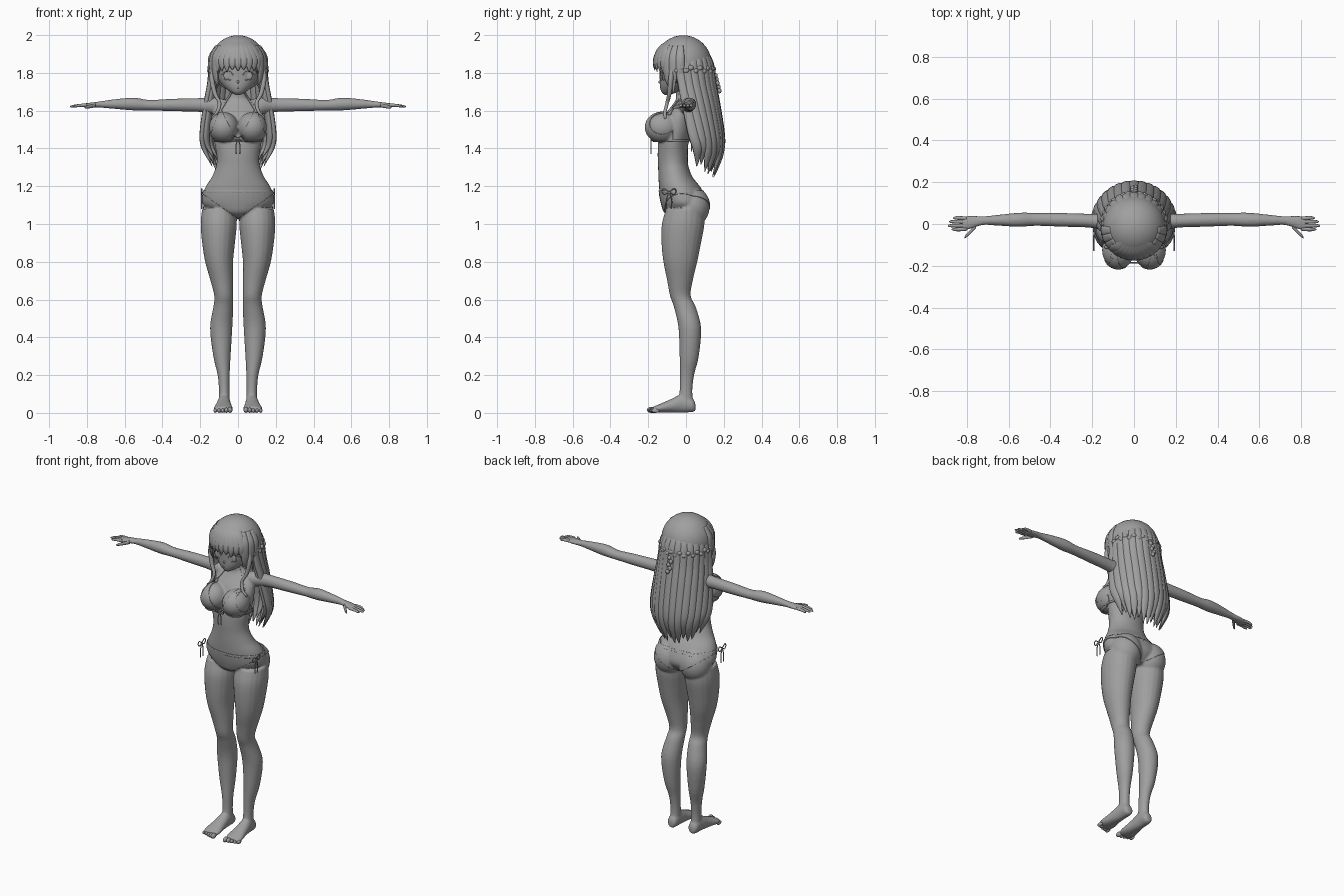
import bpy, bmesh, math
from mathutils import Vector, Matrix

if "Cube" in bpy.data.objects:
    bpy.data.objects.remove(bpy.data.objects["Cube"])

grey = bpy.data.materials.new("plain_grey")
grey.use_nodes = True
grey.diffuse_color = (0.35, 0.35, 0.35, 1)
grey.node_tree.nodes["Principled BSDF"].inputs["Base Color"].default_value = (0.35, 0.35, 0.35, 1)
X, Y, Z = Vector((1, 0, 0)), Vector((0, 1, 0)), Vector((0, 0, 1))


def build(name, bm):
    """Turn a bmesh into a smooth shaded object."""
    bmesh.ops.recalc_face_normals(bm, faces=bm.faces)
    mesh = bpy.data.meshes.new(name)
    bm.to_mesh(mesh)
    bm.free()
    mesh.shade_smooth()
    mesh.materials.append(grey)
    obj = bpy.data.objects.new(name, mesh)
    bpy.context.scene.collection.objects.link(obj)
    return obj


def spline(keys, steps=4):
    """Catmull-Rom interpolation through tuples."""
    out = []
    for i in range(len(keys) - 1):
        a, b, c, d = (keys[max(i - 1, 0)], keys[i], keys[i + 1], keys[min(i + 2, len(keys) - 1)])
        for k in range(steps):
            t = k / steps
            out.append([0.5 * (2 * q + (r - p) * t + (2 * p - 5 * q + 4 * r - s) * t * t
                               + (3 * q - p - 3 * r + s) * t ** 3)
                        for p, q, r, s in zip(a, b, c, d)])
    return out + [list(keys[-1])]


def tube(bm, keys, u, v, sides=20, steps=4):
    """Closed loft through keys of (x, y, z, radius along u, radius along v)."""
    loops = []
    for x, y, z, ru, rv in spline(keys, steps):
        ring = [2 * math.pi * i / sides for i in range(sides)]
        loops.append([bm.verts.new(Vector((x, y, z)) + u * max(ru, .001) * math.cos(t)
                                   + v * max(rv, .001) * math.sin(t)) for t in ring])
    for a, b in zip(loops, loops[1:]):
        for i in range(sides):
            j = (i + 1) % sides
            bm.faces.new((a[i], a[j], b[j], b[i]))
    bm.faces.new(loops[0])
    bm.faces.new(loops[-1])


def ball(bm, centre, radii, seg=20):
    m = Matrix.Translation(centre) @ Matrix.Diagonal((*radii, 1))
    bmesh.ops.create_uvsphere(bm, u_segments=seg, v_segments=seg // 2, radius=1, matrix=m)


def cord(name, lines, radius):
    """Thin round cords along smooth paths."""
    cu = bpy.data.curves.new(name, "CURVE")
    cu.dimensions = "3D"
    cu.bevel_depth, cu.bevel_resolution, cu.use_fill_caps = radius, 2, True
    for line in lines:
        pts = spline([tuple(p) for p in line])
        sp = cu.splines.new("POLY")
        sp.points.add(len(pts) - 1)
        for p, co in zip(sp.points, pts):
            p.co = (*co, 1)
    cu.materials.append(grey)
    obj = bpy.data.objects.new(name, cu)
    bpy.context.scene.collection.objects.link(obj)


def bow(name, centre, w, size, tail):
    c, lines = Vector(centre), []
    for s in (-1, 1):
        lines.append([c, c + w * s * size + Z * size * .6, c + w * s * size * 1.3,
                      c + w * s * size * .8 - Z * size * .5, c])
        lines.append([c, c + w * s * size * .5 - Z * tail * .5, c + w * s * size * .4 - Z * tail])
    cord(name, lines, .003)


# Body: torso, limbs, hands and feet fused into one skin
bm = bmesh.new()
torso = [(1.03, 0, .05, .06), (1.06, -.01, .12, .1), (1.1, -.007, .183, .12), (1.15, -.018, .188, .12),
         (1.2, -.035, .17, .108), (1.25, -.056, .138, .09), (1.31, -.068, .115, .08),
         (1.36, -.07, .113, .08), (1.42, -.068, .123, .08), (1.5, -.053, .134, .086),
         (1.58, -.035, .133, .075), (1.63, -.012, .112, .06), (1.66, -.008, .068, .046),
         (1.69, -.014, .042, .04), (1.76, -.02, .04, .04)]
tube(bm, [(0, y, z, a, b) for z, y, a, b in torso], X, Y, 32)
leg = [(1.08, .1, -.005, .09, .1), (1, .102, -.015, .096, .113), (.9, .103, -.025, .087, .105),
       (.8, .1, -.03, .074, .09), (.7, .086, -.032, .06, .068), (.62, .076, -.03, .05, .055),
       (.56, .078, -.006, .053, .058), (.45, .089, .02, .059, .06), (.3, .085, .017, .046, .051),
       (.2, .076, .005, .032, .038), (.12, .073, 0, .028, .034), (.06, .073, -.002, .03, .04)]
foot = [(.05, .073, .03, .015, .018), (.035, .073, .04, .03, .036), (-.02, .074, .05, .034, .049),
        (-.08, .076, .037, .041, .036), (-.14, .078, .024, .051, .023), (-.175, .078, .018, .045, .014)]
arm = [(.06, 0, 1.62, .04, .035), (.12, .006, 1.625, .047, .046), (.2, .015, 1.63, .034, .037),
       (.35, .02, 1.63, .033, .033), (.47, .022, 1.629, .031, .028), (.55, .02, 1.635, .034, .034),
       (.65, .018, 1.635, .026, .026), (.72, .016, 1.633, .021, .018), (.77, .01, 1.63, .03, .014),
       (.81, .003, 1.628, .034, .011), (.825, .002, 1.627, .026, .008)]
for s in (-1, 1):
    tube(bm, [(s * x, y, z, a, b) for z, x, y, a, b in leg], X, Y)
    tube(bm, [(s * x, y, z, a, b) for y, x, z, a, b in foot], X, Z)
    tube(bm, [(s * x, y, z, a, b) for x, y, z, a, b in arm], Y, Z)
    ball(bm, (s * .075, -.125, 1.512), (.078, .09, .08), 28)
    ball(bm, (s * .09, .03, 1.09), (.095, .095, .105), 28)
body = build("body", bm)
mod = body.modifiers.new("fuse", "REMESH")
mod.mode, mod.voxel_size, mod.use_smooth_shade = "VOXEL", .006, True
mod = body.modifiers.new("soften", "SMOOTH")
mod.factor, mod.iterations = .5, 6
bpy.context.view_layer.update()
skin = bpy.data.meshes.new_from_object(body.evaluated_get(bpy.context.evaluated_depsgraph_get()))

# Fingers, thumbs and toes
fingers, toes = bmesh.new(), bmesh.new()
for s in (-1, 1):
    for y, tip in ((-.026, .872), (-.008, .89), (.011, .884), (.029, .866)):
        tube(fingers, [(s * .8, y * .9, 1.629, .0095, .009), (s * .84, y, 1.628, .009, .008),
                       (s * (tip - .01), y, 1.623, .007, .006), (s * tip, y, 1.622, .002, .002)], Y, Z, 10)
    tube(fingers, [(s * .755, -.008, 1.628, .012, .011), (s * .785, -.04, 1.622, .01, .01),
                   (s * .806, -.06, 1.618, .007, .007), (s * .811, -.066, 1.617, .002, .002)], Y, Z, 10)
    for i in range(5):
        r = .016 - .002 * min(i, 2)
        ball(toes, (s * (.042 + .0195 * i), -.185 + .006 * i, r), (r * .8, .022, r), 12)
build("fingers", fingers)
build("toes", toes)


def patch(name, planes):
    """Cloth cut from the skin: keep what lies behind every (point, normal) plane."""
    bm = bmesh.new()
    bm.from_mesh(skin)
    bm.normal_update()
    for v, n in [(v, v.normal.copy()) for v in bm.verts]:
        v.co += n * .004
    for co, no in planes:
        bmesh.ops.bisect_plane(bm, geom=bm.verts[:] + bm.edges[:] + bm.faces[:],
                               plane_co=co, plane_no=no, clear_outer=True)
    obj = build(name, bm)
    mod = obj.modifiers.new("thickness", "SOLIDIFY")
    mod.thickness, mod.offset = .005, -1


# Swimwear: cups, straps, bands, brief and ties
for s, side in ((1, "left"), (-1, "right")):
    patch(side + "_cup", [((0, 0, 1.447), -Z), ((s * .012, 0, 1.45), (-s * .16, 0, .078)),
                          ((s * .155, 0, 1.45), (s * .16, 0, .057)), ((0, -.07, 0), Y)])
    patch(side + "_neck_strap", [((s * .1, 0, 1.6), (s, 0, .6)), ((s * .09, 0, 1.6), (-s, 0, -.6)),
                                 ((0, 0, 1.58), -Z), ((0, .01, 0), Y)])
    bow(side + "_hip_tie", (s * .192, -.09, 1.17), Y, .028, .09)
patch("chest_band", [((0, 0, 1.448), Z), ((0, 0, 1.438), -Z)])
patch("hip_band", [((0, 0, 1.178), Z), ((0, 0, 1.164), -Z)])
patch("brief", [((0, 0, 1.176), Z), ((0, 0, 1.025), -Z)]
      + [((s * .2, 0, 1.168), (s * .118, 0, -.17)) for s in (-1, 1)])
bow("chest_tie", (0, -.185, 1.455), X, .022, .085)
bow("back_tie", (0, .03, 1.443), X, .022, .06)

# Head with a small nose
bm = bmesh.new()
face = [(1.684, -.1, .012, .014), (1.7, -.085, .042, .045), (1.73, -.06, .078, .078),
        (1.77, -.04, .107, .099), (1.82, -.028, .126, .112), (1.88, -.02, .13, .118),
        (1.94, -.018, .1, .1), (1.975, -.018, .04, .04)]
tube(bm, [(0, y, z, a, b) for z, y, a, b in face], X, Y, 32)
ball(bm, (0, -.137, 1.752), (.007, .01, .009), 12)
head = build("head", bm)
bpy.context.view_layer.update()


def face_point(x, z, lift=0):
    return head.ray_cast(Vector((x, -1, z)), Y)[1] - Y * lift


# Eyes, lashes, brows and mouth
eyes, lines = bmesh.new(), []
for s in (-1, 1):
    ball(eyes, face_point(s * .056, 1.785), (.021, .004, .021), 16)
    lines += [[face_point(s * x, z) for x, z in ((.026, 1.788), (.04, 1.806), (.064, 1.808), (.088, 1.79))],
              [face_point(s * x, z) for x, z in ((.038, 1.764), (.056, 1.761), (.074, 1.766))]]
build("eyes", eyes)
cord("lashes", lines, .0025)
cord("mouth", [[face_point(x, 1.717 + abs(x) * .15) for x in (-.017, -.008, .008, .017)]], .0015)

# Hair cap, open over the face
bm = bmesh.new()
ball(bm, (0, -.015, 1.85), (.15, .15, .149), 40)
bmesh.ops.bisect_plane(bm, geom=bm.verts[:] + bm.edges[:] + bm.faces[:],
                       plane_co=(0, -.17, 1.86), plane_no=(0, -.94, -1), clear_outer=True)
mod = build("hair_cap", bm).modifiers.new("thickness", "SOLIDIFY")
mod.thickness = .012


def lock(bm, keys, thick=.4, cy=-.015):
    """Hair lock through keys of (angle from front, radius, z, half width)."""
    a = keys[len(keys) // 2][0]
    u, v = Vector((math.cos(a), math.sin(a), 0)), Vector((math.sin(a), -math.cos(a), 0))
    tube(bm, [(r * math.sin(t), cy - r * math.cos(t), z, w, w * thick) for t, r, z, w in keys], u, v, 10)


# Fringe and face framing locks
fringe, sides = bmesh.new(), bmesh.new()
for i in range(-4, 5):
    a = i * .2
    low = 1.812 + .008 * (i % 2) - .003 * abs(i)
    lock(fringe, [(a * .8, .07, 1.978, .012), (a * .9, .122, 1.937, .022), (a, .147, 1.885, .024),
                  (a, .153, 1.845, .019), (a, .15, low, .003)])
for s in (-1, 1):
    for a, low in ((.95, 1.73), (1.2, 1.69), (1.45, 1.7)):
        lock(sides, [(s * a, .115, 1.945, .015), (s * a, .146, 1.89, .024), (s * a, .15, 1.82, .024),
                     (s * a, .142, 1.76, .016), (s * a * .97, .13, low, .003)])
    tube(sides, [(s * .13, -.07, 1.85, .01, .012), (s * .138, -.08, 1.77, .013, .014),
                 (s * .122, -.088, 1.69, .012, .012), (s * .098, -.1, 1.64, .01, .01),
                 (s * .112, -.112, 1.59, .01, .009), (s * .135, -.11, 1.565, .007, .007),
                 (s * .122, -.115, 1.545, .002, .002)], X, Y, 10)
build("fringe", fringe)
build("side_locks", sides)

# Long back hair in two layers of overlapping locks
back = bmesh.new()
for layer, count in ((0, 15), (1, 12)):
    for i in range(count):
        t = 2 * i / (count - 1) - 1
        drop = .06 * t * t + .025 * (i % 3 == 1) + .03 * layer
        k = 1 - .1 * layer
        lock(back, [(math.pi + t * spread, r * k, z + drop * f, w) for spread, r, z, w, f in (
            (1.75, .105, 1.92, .015, 0), (1.75, .132, 1.85, .03, 0), (1.65, .146, 1.74, .032, 0),
            (1.5, .168, 1.62, .032, 0), (1.35, .191, 1.46, .031, .2), (1.25, .188, 1.37, .025, .5),
            (1.2, .165, 1.29, .013, .9), (1.18, .148, 1.245, .002, 1))], .55, 0)
build("back_hair", back)

# Braid around the back of the head, with a short hanging tail
braid = bmesh.new()
for i in range(-11, 12):
    a = i * .17
    ball(braid, (.147 * math.sin(a), .147 * math.cos(a) - .005, 1.813 + .008 * (-1) ** i + .004 * abs(a)),
         (.017, .017, .015), 12)
for i in range(5):
    ball(braid, (.006 * (-1) ** i, .157 + .005 * i, 1.785 - .02 * i), (.012, .011, .014), 12)
build("braid", braid)
